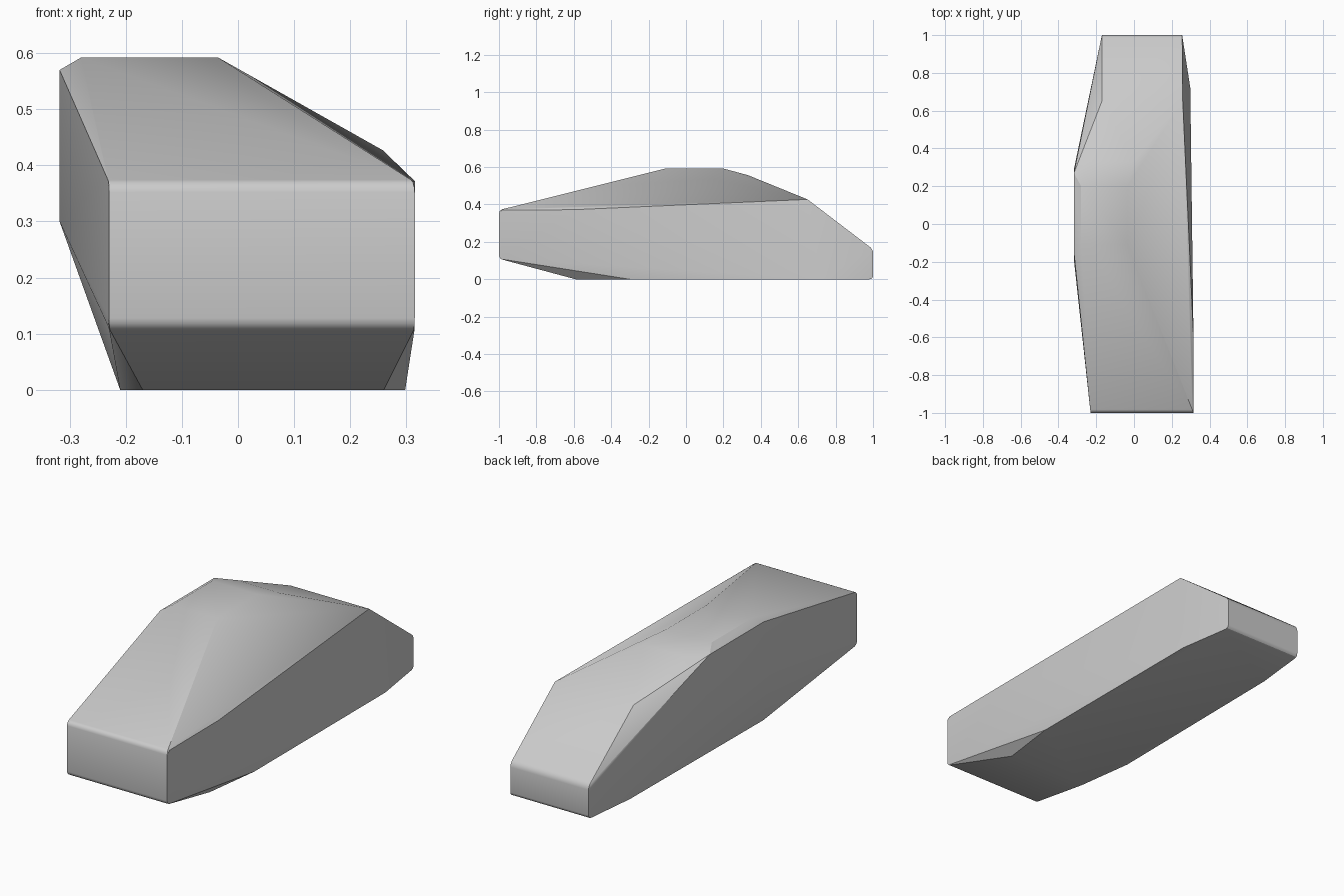
import bpy
import bmesh
import math

cube = bpy.data.objects.get("Cube")
if cube:
    bpy.data.objects.remove(cube, do_unlink=True)

grey = bpy.data.materials.new("plain grey")
grey.use_nodes = True
colour = (0.6, 0.6, 0.6, 1)
grey.diffuse_color = colour
grey.node_tree.nodes["Principled BSDF"].inputs["Base Color"].default_value = colour


def pair(left, right, y, z):
    """Two points across the shell at one station."""
    return [(left, y, z), (right, y, z)]


# Corner stations of the wedge shell, from nose to tail
points = (
    pair(-0.23, 0.315, -1, 0.11) + pair(-0.23, 0.315, -1, 0.37)    # nose
    + pair(-0.17, 0.26, -0.59, 0) + pair(-0.21, 0.298, -0.3, 0)    # belly front
    + pair(-0.20, 0.298, 0.72, 0) + pair(-0.17, 0.255, 1, 0)       # belly back
    + pair(-0.28, -0.035, -0.11, 0.592) + pair(-0.28, -0.035, 0.2, 0.592)  # roof
    + pair(-0.24, 0.0, 0.33, 0.557)                                # roof rear curve
    + pair(-0.17, 0.258, 0.65, 0.427)                              # rear slope top
    + pair(-0.17, 0.255, 1, 0.16)                                  # tail
    + [(0.315, -0.6, 0.372)]                                       # side shoulder
    + [(-0.318, y, z) for y, z in
       ((-0.15, 0.57), (0.27, 0.57), (-0.19, 0.3), (0.29, 0.3))]   # bulged side
)

bm = bmesh.new()
for p in points:
    bm.verts.new(p)
hull = bmesh.ops.convex_hull(bm, input=bm.verts)
loose = [v for v in bm.verts if not v.link_faces]
bmesh.ops.delete(bm, geom=loose, context='VERTS')
bmesh.ops.dissolve_limit(bm, angle_limit=math.radians(1.5),
                         verts=bm.verts, edges=bm.edges)

# Round the cross edges of nose and tail
ends = [e for e in bm.edges
        if abs(e.verts[0].co.y) > 0.99
        and abs(e.verts[0].co.y - e.verts[1].co.y) < 0.01
        and abs(e.verts[0].co.x - e.verts[1].co.x) > 0.3]
bmesh.ops.bevel(bm, geom=ends, offset=0.018, segments=3, profile=0.5,
                affect='EDGES', clamp_overlap=True)
bmesh.ops.recalc_face_normals(bm, faces=bm.faces)

mesh = bpy.data.meshes.new("wedge_shell")
bm.to_mesh(mesh)
bm.free()
mesh.materials.append(grey)
shell = bpy.data.objects.new("wedge_shell", mesh)
bpy.context.collection.objects.link(shell)

# Soft shading with crisp main edges
bpy.ops.object.select_all(action='DESELECT')
shell.select_set(True)
bpy.context.view_layer.objects.active = shell
bpy.ops.object.shade_smooth_by_angle(angle=math.radians(30))
